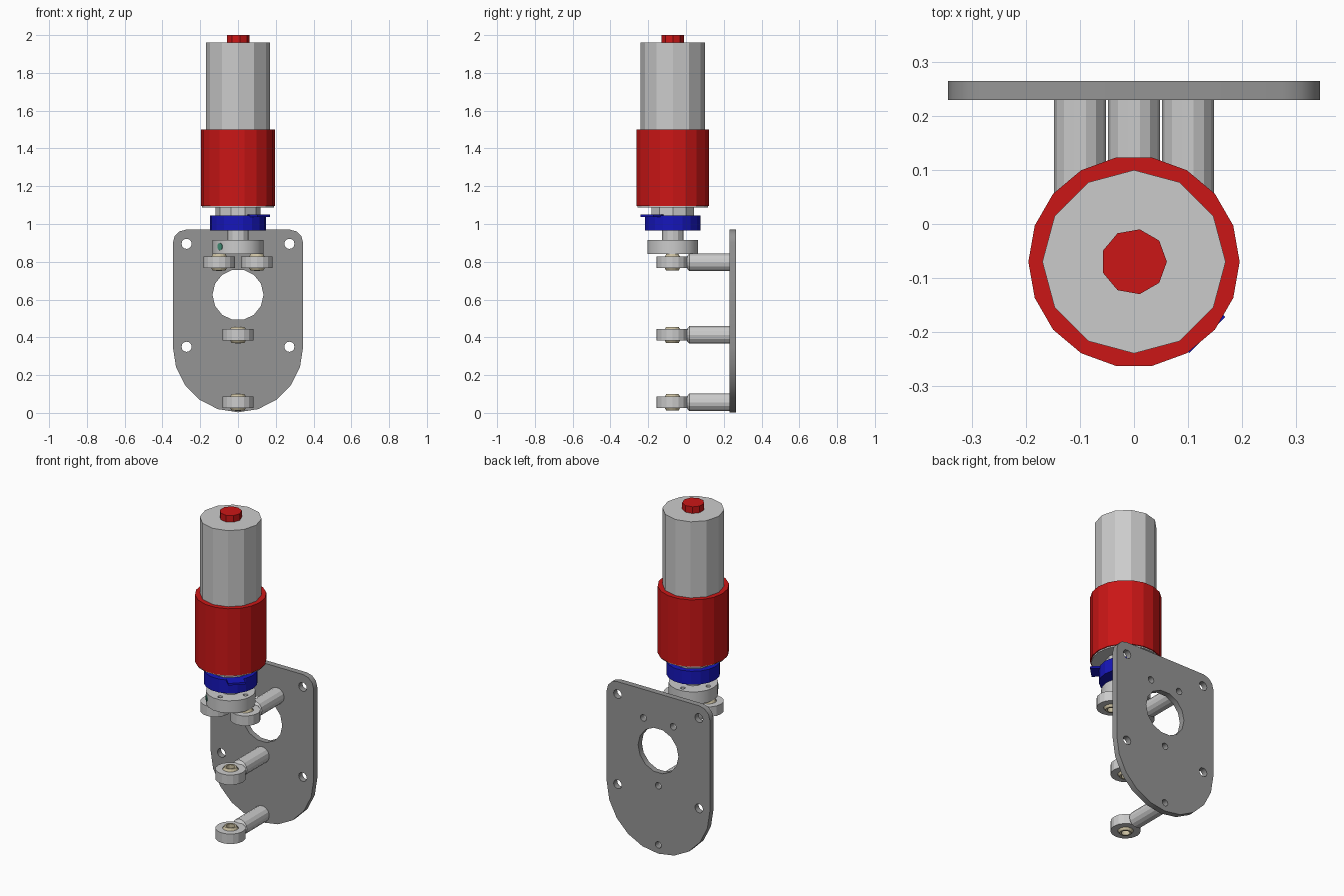
import bpy, bmesh
from math import sin, cos, pi, radians
from mathutils import Matrix, Vector

if "Cube" in bpy.data.objects:
    bpy.data.objects.remove(bpy.data.objects["Cube"])

def mat(name, rgb):
    m = bpy.data.materials.new(name)
    m.diffuse_color = (*rgb, 1)
    m.use_nodes = True
    m.node_tree.nodes["Principled BSDF"].inputs["Base Color"].default_value = m.diffuse_color
    return m

RED = mat("red", (0.6, 0.008, 0.008))
BLUE = mat("blue", (0.008, 0.008, 0.5))
DARK = mat("dark_grey", (0.3, 0.3, 0.3))
TAN = mat("tan", (0.6, 0.53, 0.36))
GREEN = mat("green", (0.06, 0.3, 0.2))
AXIS = Vector((0, -0.07, 0))          # drive axis

def add(name, bm, material=None):
    bmesh.ops.remove_doubles(bm, verts=bm.verts, dist=1e-5)
    bmesh.ops.recalc_face_normals(bm, faces=bm.faces)
    me = bpy.data.meshes.new(name)
    bm.to_mesh(me)
    bm.free()
    ob = bpy.data.objects.new(name, me)
    bpy.context.collection.objects.link(ob)
    if material:
        me.materials.append(material)
    return ob

def lathe(name, profile, n, loc, material=None, ring=False, rot=None):
    """Turn (radius, height) points about z; ring closes the profile."""
    bm = bmesh.new()
    pts = profile + profile[:1] if ring else [(0, profile[0][1])] + profile + [(0, profile[-1][1])]
    vs = [bm.verts.new((r, 0, h)) for r, h in pts]
    es = [bm.edges.new(p) for p in zip(vs, vs[1:])]
    bmesh.ops.spin(bm, geom=vs + es, axis=(0, 0, 1), cent=(0, 0, 0), angle=2 * pi, steps=n)
    bmesh.ops.remove_doubles(bm, verts=bm.verts, dist=1e-5)
    bmesh.ops.dissolve_degenerate(bm, edges=bm.edges, dist=1e-6)
    m = Matrix.Translation(loc)
    if rot:
        m = m @ rot
    bmesh.ops.transform(bm, matrix=m, verts=bm.verts)
    return add(name, bm, material)

def cyl(name, r, z0, z1, n, material=None):
    return lathe(name, [(r, z0), (r, z1)], n, AXIS, material)

def circle(x, y, r, n):
    return [(x + r * cos(2 * pi * i / n), y + r * sin(2 * pi * i / n)) for i in range(n)]

def sheet(name, loops, thick, matrix, material=None):
    """Flat outline with holes, extruded and turned into a mesh."""
    cu = bpy.data.curves.new(name, 'CURVE')
    cu.dimensions, cu.fill_mode, cu.extrude = '2D', 'BOTH', thick / 2
    for loop in loops:
        s = cu.splines.new('POLY')
        s.points.add(len(loop) - 1)
        for p, (x, y) in zip(s.points, loop):
            p.co = (x, y, 0, 1)
        s.use_cyclic_u = True
    ob = bpy.data.objects.new(name, cu)
    bpy.context.collection.objects.link(ob)
    ob.matrix_world = matrix
    for o in bpy.context.selected_objects:
        o.select_set(False)
    ob.select_set(True)
    bpy.context.view_layer.objects.active = ob
    bpy.ops.object.convert(target='MESH')
    ob = bpy.context.object
    if material:
        ob.data.materials.append(material)

# Mounting plate: rounded top corners, half-round bottom, holes
half = [(0.345 * cos(radians(a)), 0.35 + 0.347 * sin(radians(a))) for a in (-72, -54, -36, -18, 0)]
half += [(0.275 + 0.07 * cos(radians(a)), 0.9 + 0.07 * sin(radians(a))) for a in (0, 30, 60, 90)]
outline = [(0, 0.003)] + half + [(-x, y) for x, y in reversed(half)]
rods = [(-0.1, 0.797), (0.1, 0.797), (0, 0.413), (0, 0.056)]
holes = [circle(0, 0.625, 0.135, 14)]
holes += [circle(x, z, 0.027, 12) for x in (-0.272, 0.272) for z in (0.35, 0.895)]
holes += [circle(x, z, 0.02, 10) for x, z in rods]
sheet("mounting_plate", [outline] + holes, 0.035,
      Matrix.Translation((0, 0.2475, 0)) @ Matrix.Rotation(pi / 2, 4, 'X'), DARK)

# Rod ends: shank with threaded blind hole, eye, swivel ball
to_y = Matrix.Rotation(-pi / 2, 4, 'X')
for x, z in rods:
    lathe("rod_shank", [(0.027, -0.012), (0.027, 0.0), (0.048, 0.018), (0.048, 0.23),
                        (0.02, 0.23), (0.02, 0.13)], 14, (x, 0, z), rot=to_y)
    lathe("rod_eye", [(0.044, -0.03), (0.083, -0.03), (0.083, 0.03), (0.044, 0.03)],
          16, (x, -0.072, z), ring=True)
    lathe("swivel_ball", [(0.024, -0.043), (0.034, -0.043), (0.046, -0.022), (0.046, 0.022),
                          (0.034, 0.043), (0.024, 0.043)], 14, (x, -0.072, z), TAN, ring=True)

# Hub disc with four holes and a set screw
sheet("hub_disc", [circle(0, 0, 0.136, 18)] + [circle(0.1 * a, 0.1 * b, 0.014, 8)
      for a, b in ((1, 0), (-1, 0), (0, 1), (0, -1))], 0.075, Matrix.Translation((0, -0.07, 0.878)))
aim = Matrix.Rotation(radians(-135), 4, 'Z') @ Matrix.Rotation(pi / 2, 4, 'Y')
lathe("set_screw", [(0.019, 0.1), (0.019, 0.137)], 10, AXIS + Vector((0, 0, 0.88)), GREEN, rot=aim)

# Drive stack: shaft, blue collar with tab, neck, gearbox, motor, cap
cyl("output_shaft", 0.056, 0.9, 1.06, 12)
cyl("blue_collar", 0.148, 0.965, 1.046, 18, BLUE)
bm = bmesh.new()
bmesh.ops.create_cube(bm, size=1, matrix=Matrix.Translation((0, -0.07, 1.043)) @
                      Matrix.Rotation(radians(-45), 4, 'Z') @
                      Matrix.Translation((0.155, 0, 0)) @ Matrix.Diagonal((0.075, 0.095, 0.012, 1)))
add("collar_tab", bm, BLUE)
cyl("neck", 0.119, 1.045, 1.092, 10)
cyl("gearbox_face", 0.19, 1.088, 1.12, 18)
lathe("gearbox_sleeve", [(0.165, 1.096), (0.196, 1.096), (0.196, 1.5), (0.165, 1.5)],
      18, AXIS, RED, ring=True)
cyl("motor_body", 0.17, 1.4, 1.96, 12)
cyl("motor_cap", 0.061, 1.96, 2.0, 9, RED)
